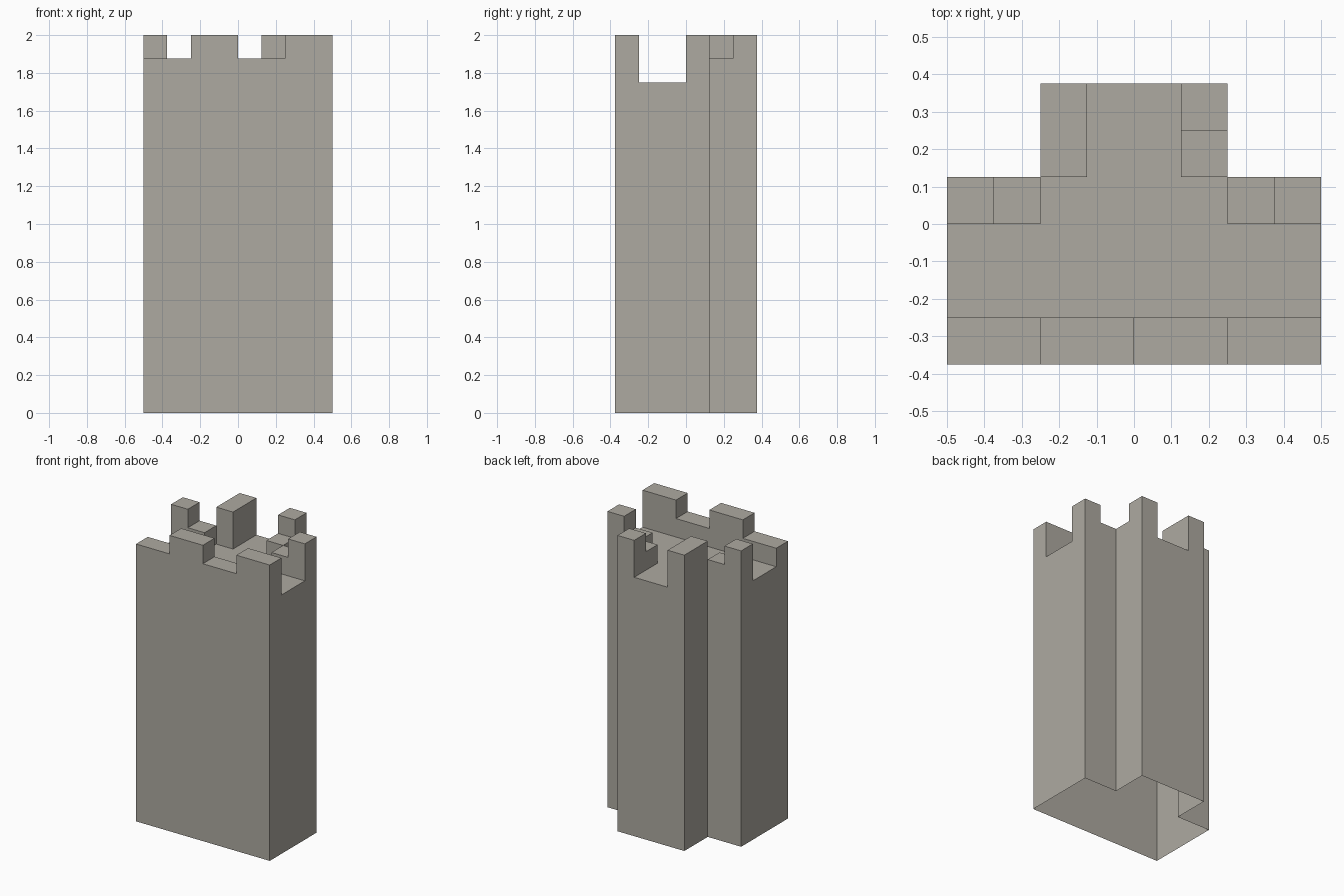
import bpy
import bmesh
import math

if "Cube" in bpy.data.objects:
    bpy.data.objects.remove(bpy.data.objects["Cube"])

U = 0.125                                  # grid step
LEVELS = [0.0, 1.75, 1.875, 2.0]           # ground, roof deck, crenel, merlon

stone = bpy.data.materials.new("warm grey stone")
stone.diffuse_color = (0.42, 0.40, 0.355, 1.0)
stone.use_nodes = True
stone.node_tree.nodes["Principled BSDF"].inputs["Base Color"].default_value = stone.diffuse_color

# Each block: x0, x1, y0, y1 and the level it reaches; later blocks win
BLOCKS = [
    (-0.5, 0.5, -0.375, 0.125, 1),         # main body
    (-0.25, 0.25, 0.125, 0.375, 1),        # rear projection
    (-0.5, 0.5, -0.375, -0.25, 2),         # front parapet
    (-0.25, 0.0, -0.375, -0.25, 3),        # front merlons
    (0.25, 0.5, -0.375, -0.25, 3),
    (-0.25, -0.125, 0.125, 0.375, 3),      # rear left merlon
    (0.125, 0.25, 0.125, 0.25, 2),         # rear right crenel
    (0.125, 0.25, 0.25, 0.375, 3),         # rear right merlon
]
for s in (-1, 1):                          # shoulder crenels and merlons
    BLOCKS.append((*sorted((s * 0.25, s * 0.375)), 0.0, 0.125, 2))
    BLOCKS.append((*sorted((s * 0.375, s * 0.5)), 0.0, 0.125, 3))


def level(i, j):
    """Level reached by the grid cell whose low corner is (i, j) steps."""
    x, y = (i + 0.5) * U, (j + 0.5) * U
    top = 0
    for x0, x1, y0, y1, n in BLOCKS:
        if x0 < x < x1 and y0 < y < y1:
            top = n
    return top


bm = bmesh.new()


def face(points):
    bm.faces.new([bm.verts.new((i * U, j * U, LEVELS[k])) for i, j, k in points])


# Tops and outer walls of the stepped shell, open underneath
for i in range(-4, 4):
    for j in range(-3, 3):
        n = level(i, j)
        if not n:
            continue
        c = [(i, j), (i + 1, j), (i + 1, j + 1), (i, j + 1)]
        face([(*p, n) for p in c])
        sides = [(0, -1), (1, 0), (0, 1), (-1, 0)]
        for s, (di, dj) in enumerate(sides):
            a, b = c[s], c[(s + 1) % 4]
            for k in range(level(i + di, j + dj), n):
                face([(*a, k), (*b, k), (*b, k + 1), (*a, k + 1)])

# Weld the cells and merge coplanar faces into clean planes
bmesh.ops.remove_doubles(bm, verts=bm.verts, dist=1e-4)
bmesh.ops.dissolve_limit(bm, angle_limit=math.radians(1),
                         verts=bm.verts, edges=bm.edges)

mesh = bpy.data.meshes.new("castle_tower")
bm.to_mesh(mesh)
bm.free()
mesh.materials.append(stone)
tower = bpy.data.objects.new("castle_tower", mesh)
bpy.context.collection.objects.link(tower)
